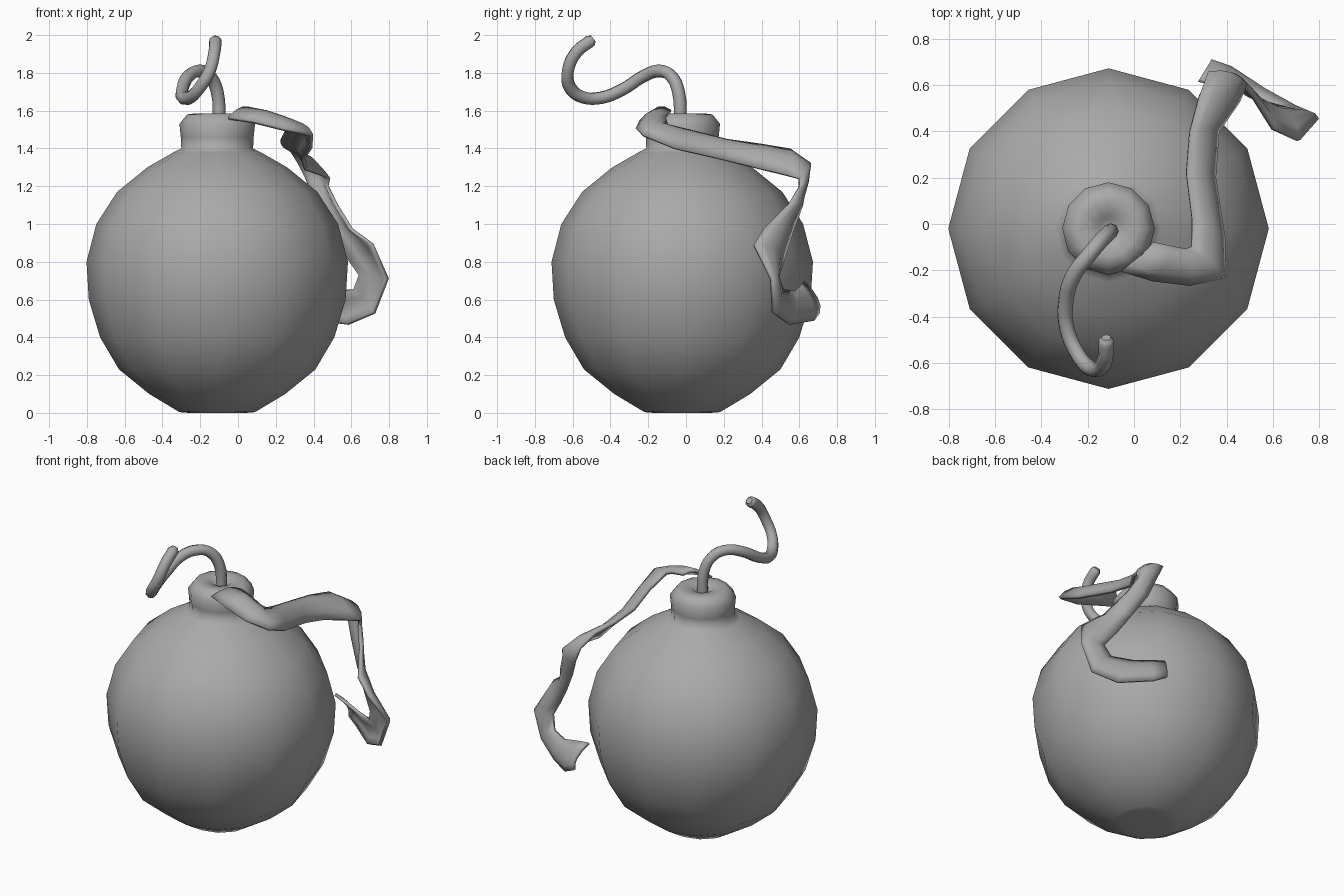
import bpy
import math
from mathutils import Vector

if "Cube" in bpy.data.objects:
    bpy.data.objects.remove(bpy.data.objects["Cube"])

CX, CY = -0.11, -0.02

# Dark grey shared by all parts
grey = bpy.data.materials.new("dark_grey")
grey.diffuse_color = (0.4, 0.4, 0.4, 1)
grey.use_nodes = True
grey.node_tree.nodes["Principled BSDF"].inputs["Base Color"].default_value = grey.diffuse_color


def make_object(name, verts, faces):
    mesh = bpy.data.meshes.new(name)
    mesh.from_pydata(verts, [], faces)
    for p in mesh.polygons:
        p.use_smooth = True
    mesh.materials.append(grey)
    obj = bpy.data.objects.new(name, mesh)
    bpy.context.collection.objects.link(obj)
    return obj


def lathe(name, profile, sides, cx, cy):
    verts, faces = [], []
    for r, z in profile:
        for i in range(sides):
            a = 2 * math.pi * i / sides
            verts.append((cx + r * math.cos(a), cy + r * math.sin(a), z))
    for k in range(len(profile) - 1):
        for i in range(sides):
            j = (i + 1) % sides
            faces.append((k * sides + i, k * sides + j,
                          (k + 1) * sides + j, (k + 1) * sides + i))
    top = (len(profile) - 1) * sides
    faces.append(tuple(reversed(range(sides))))
    faces.append(tuple(range(top, top + sides)))
    return make_object(name, verts, faces)


# Round twelve-sided body with a flat base, collar and shallow fuse socket
lathe("body", [(0.15, 0), (0.20, 0.004), (0.36, 0.10), (0.52, 0.23), (0.62, 0.40),
               (0.68, 0.60), (0.692, 0.80), (0.64, 1.0), (0.53, 1.17),
               (0.37, 1.30), (0.23, 1.38), (0.19, 1.40), (0.193, 1.46),
               (0.20, 1.53), (0.16, 1.58), (0.12, 1.585), (0.06, 1.575),
               (0.04, 1.55)], 12, CX, CY)

# Curled fuse cord
path = [(-0.10, -0.03, 1.52), (-0.11, -0.04, 1.70), (-0.15, -0.08, 1.785),
        (-0.20, -0.14, 1.81), (-0.26, -0.22, 1.785), (-0.295, -0.34, 1.71),
        (-0.29, -0.45, 1.668), (-0.25, -0.55, 1.672), (-0.20, -0.615, 1.725),
        (-0.15, -0.625, 1.81), (-0.125, -0.58, 1.91), (-0.12, -0.505, 1.97),
        (-0.12, -0.49, 1.982)]
curve = bpy.data.curves.new("fuse", 'CURVE')
curve.dimensions = '3D'
curve.bevel_depth = 0.034
curve.bevel_resolution = 2
curve.resolution_u = 4
curve.use_fill_caps = True
curve.materials.append(grey)
spline = curve.splines.new('BEZIER')
spline.bezier_points.add(len(path) - 1)
for bp, co in zip(spline.bezier_points, path):
    bp.co = co
    bp.handle_left_type = bp.handle_right_type = 'AUTO'
spline.bezier_points[-1].radius = 0.6
bpy.context.collection.objects.link(bpy.data.objects.new("fuse", curve))

# Twisting ribbon: pairs of edge points joined by an arched cross-section
rows = [((0.08, -0.08, 1.595), (-0.05, -0.20, 1.56)),
        ((0.17, -0.10, 1.575), (0.08, -0.24, 1.54)),
        ((0.22, -0.11, 1.555), (0.24, -0.26, 1.50)),
        ((0.25, -0.10, 1.52), (0.39, -0.23, 1.47)),
        ((0.25, 0.02, 1.49), (0.385, -0.06, 1.40)),
        ((0.225, 0.22, 1.44), (0.345, 0.20, 1.34)),
        ((0.24, 0.40, 1.415), (0.36, 0.40, 1.29)),
        ((0.28, 0.55, 1.39), (0.45, 0.53, 1.26)),
        ((0.32, 0.65, 1.32), (0.48, 0.60, 1.24)),
        ((0.37, 0.63, 1.21), (0.47, 0.60, 1.20)),
        ((0.41, 0.61, 1.10), (0.52, 0.54, 1.10)),
        ((0.49, 0.56, 0.96), (0.60, 0.41, 0.97)),
        ((0.57, 0.52, 0.83), (0.71, 0.36, 0.89)),
        ((0.64, 0.48, 0.73), (0.79, 0.45, 0.71)),
        ((0.61, 0.51, 0.65), (0.72, 0.46, 0.53)),
        ((0.49, 0.57, 0.64), (0.58, 0.54, 0.47)),
        ((0.37, 0.60, 0.67), (0.41, 0.67, 0.49)),
        ((0.28, 0.62, 0.69), (0.33, 0.70, 0.53))]
centre = Vector((CX, CY, 0.7))
N = 4
verts, faces = [], []
for a, b in rows:
    a, b = Vector(a), Vector(b)
    out = ((a + b) / 2 - centre).normalized()
    for c in range(N + 1):
        t = c / N
        verts.append(tuple(a.lerp(b, t) + out * 0.035 * 4 * t * (1 - t)))
for k in range(len(rows) - 1):
    for c in range(N):
        i = (N + 1) * k + c
        faces.append((i, i + 1, i + N + 2, i + N + 1))
ribbon = make_object("ribbon", verts, faces)
solid = ribbon.modifiers.new("thickness", 'SOLIDIFY')
solid.thickness = 0.02
solid.offset = 0
